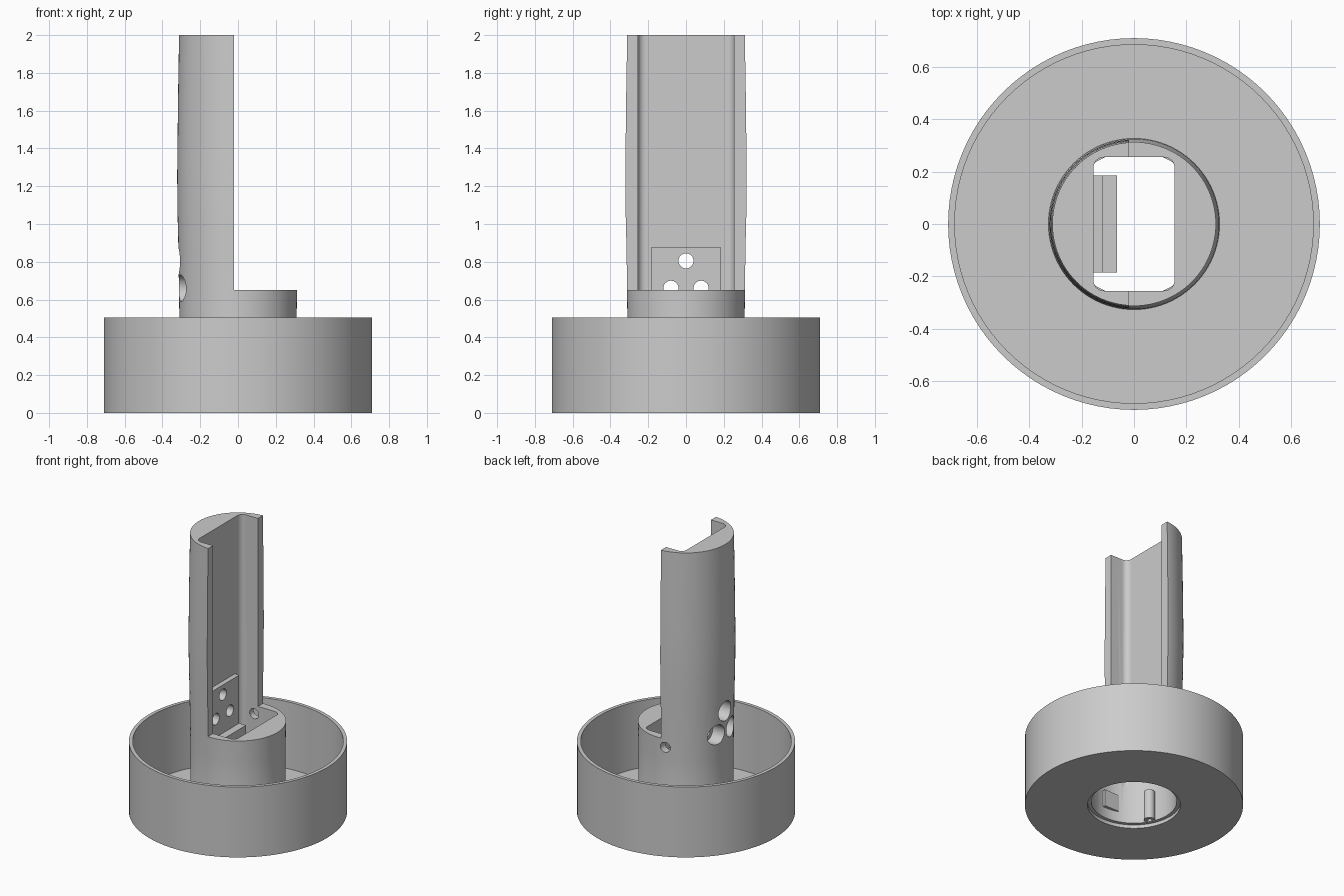
import bpy, bmesh, math
from mathutils import Matrix, Vector

old = bpy.data.objects.get("Cube")
if old:
    bpy.data.objects.remove(old)

grey = bpy.data.materials.new("plain grey")
grey.use_nodes = True
grey.diffuse_color = (0.6, 0.6, 0.6, 1)
grey.node_tree.nodes["Principled BSDF"].inputs["Base Color"].default_value = (0.6, 0.6, 0.6, 1)


def finish(name, bm):
    bmesh.ops.recalc_face_normals(bm, faces=bm.faces)
    mesh = bpy.data.meshes.new(name)
    bm.to_mesh(mesh)
    bm.free()
    mesh.materials.append(grey)
    obj = bpy.data.objects.new(name, mesh)
    bpy.context.collection.objects.link(obj)
    return obj


def revolve(name, profile, steps=96):
    """Spin a closed (radius, z) profile around the z axis."""
    bm = bmesh.new()
    verts = [bm.verts.new((r, 0, z)) for r, z in profile]
    edges = [bm.edges.new((verts[i - 1], verts[i])) for i in range(len(verts))]
    bmesh.ops.spin(bm, geom=verts + edges, cent=(0, 0, 0), axis=(0, 0, 1),
                   angle=math.tau, steps=steps, use_merge=True)
    bmesh.ops.remove_doubles(bm, verts=bm.verts, dist=1e-4)
    return finish(name, bm)


def box(name, low, high, round_edges=0):
    """Box between two corners, optionally with rounded vertical edges."""
    low, high = Vector(low), Vector(high)
    bm = bmesh.new()
    bmesh.ops.create_cube(bm, size=1)
    for v in bm.verts:
        v.co = Vector((low[i] + (v.co[i] + 0.5) * (high[i] - low[i]) for i in range(3)))
    if round_edges:
        upright = [e for e in bm.edges
                   if abs(e.verts[0].co.z - e.verts[1].co.z) > 0.01]
        bmesh.ops.bevel(bm, geom=upright, offset=round_edges, segments=6,
                        profile=0.5, affect='EDGES')
    return finish(name, bm)


def rod(name, start, end, radius, sides=32):
    start, end = Vector(start), Vector(end)
    axis = end - start
    turn = axis.to_track_quat('Z', 'Y').to_matrix().to_4x4()
    bm = bmesh.new()
    bmesh.ops.create_cone(bm, cap_ends=True, segments=sides, radius1=radius,
                          radius2=radius, depth=axis.length,
                          matrix=Matrix.Translation((start + end) / 2) @ turn)
    return finish(name, bm)


def cut(target, cutters):
    bpy.context.view_layer.objects.active = target
    for cutter in cutters:
        cutter.hide_render = True
        mod = target.modifiers.new("cut", 'BOOLEAN')
        mod.operation, mod.solver, mod.object = 'DIFFERENCE', 'EXACT', cutter
        bpy.ops.object.modifier_apply(modifier=mod.name)
        bpy.data.objects.remove(cutter)


# Shallow round tray with a hole in its floor
tray = revolve("tray", [(0.302, 0), (0.71, 0), (0.71, 0.505), (0.685, 0.505),
                        (0.685, 0.025), (0.302, 0.025)])

# Slightly barrelled column with a round bore in its foot
column = revolve("column", [(0.278, 0.025), (0.327, 0.025), (0.325, 0.05), (0.311, 0.1),
                            (0.31, 0.5), (0.313, 0.65), (0.315, 0.85), (0.32, 1.05),
                            (0.322, 1.25), (0.32, 1.45), (0.317, 1.7), (0.312, 2),
                            (0, 2), (0, 0.4), (0.278, 0.4)])
cut(column, [
    box("open_side", (-0.02, -0.5, 0.65), (0.5, 0.5, 2.1)),
    box("channel", (-0.155, -0.255, 0.3), (0.155, 0.255, 2.1), 0.04),
    rod("cable_hole", (-0.05, 0.2, 0.59), (-0.05, 0.4, 0.59), 0.036),
])

# Mounting plate on the channel wall, with a ledge below it
plate = box("mounting_plate", (-0.157, -0.185, 0.5), (-0.12, 0.185, 0.875))
ledge = box("plate_ledge", (-0.157, -0.185, 0.44), (-0.065, 0.185, 0.53))

# Three screw holes with wide recesses on the outside
for y, z in [(0, 0.805), (-0.08, 0.66), (0.08, 0.66)]:
    for part in (plate, column):
        cut(part, [rod("screw_hole", (-0.4, y, z), (-0.05, y, z), 0.04)])
    cut(column, [rod("screw_recess", (-0.4, y, z), (-0.22, y, z), 0.07)])

# Small fixings inside the bore
post = rod("inner_post", (-0.235, -0.125, 0.03), (-0.235, -0.125, 0.24), 0.036)
cut(post, [rod("post_hole", (-0.235, -0.125, 0), (-0.235, -0.125, 0.12), 0.015)])
tab = box("inner_tab", (-0.09, -0.29, 0.1), (0.03, -0.258, 0.22))

# Smooth round surfaces, sharp edges
bpy.ops.object.select_all(action='DESELECT')
for part in (tray, column, plate, ledge, post, tab):
    part.select_set(True)
bpy.context.view_layer.objects.active = column
bpy.ops.object.shade_smooth_by_angle(angle=math.radians(30))
